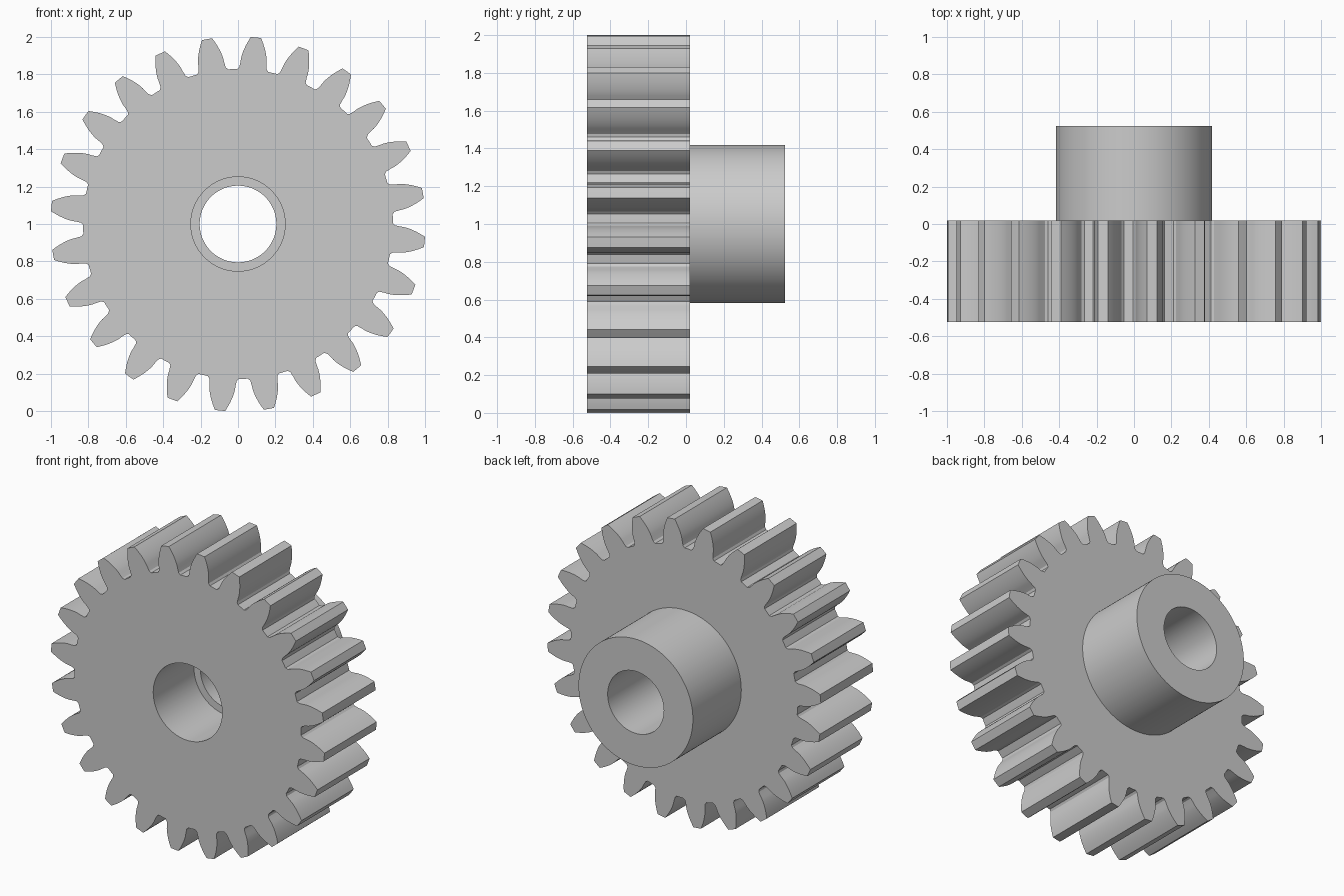
import bpy, bmesh, math
from math import cos, sin, tan, acos, pi, radians

if "Cube" in bpy.data.objects:
    bpy.data.objects.remove(bpy.data.objects["Cube"], do_unlink=True)

TEETH = 24
TIP = 1.002                       # outer radius
PITCH = TIP * TEETH / (TEETH + 2)
BASE = PITCH * cos(radians(20))   # involute base circle
ROOT = PITCH * 10.75 / 12
PHASE = radians(9.5)
BORE, COUNTERBORE, HUB = 0.205, 0.252, 0.418
FRONT, LEDGE, BACK, HUB_END = -0.525, -0.10, 0.02, 0.525


def inv(a):
    return tan(a) - a


def half_angle(r):
    """Half the angular tooth thickness at radius r on the involute."""
    return pi / (2 * TEETH) + inv(radians(20)) - inv(acos(min(1, BASE / r)))


# One flank from root to tip: root corner, small fillet, then the involute
flank = [(ROOT, radians(5.8)), (ROOT + 0.012, radians(5.0))]
flank += [(r, half_angle(r)) for r in (BASE + (TIP - BASE) * i / 8 for i in range(9))]
tooth = [(r, -a) for r, a in flank] + [(TIP, 0)] + [(r, a) for r, a in reversed(flank)]
tooth.append((ROOT, pi / TEETH))
outline = [(r, a + PHASE + 2 * pi * k / TEETH) for k in range(TEETH) for r, a in tooth]


def ring(bm, y, radius=None):
    """Loop of vertices at depth y: a circle, or the toothed outline."""
    return [bm.verts.new(((radius or r) * cos(a), y, 1 + (radius or r) * sin(a)))
            for r, a in outline]


# Closed loft: counterbore, toothed wheel, hub, bore, ledge
bm = bmesh.new()
loops = [ring(bm, FRONT, COUNTERBORE), ring(bm, FRONT), ring(bm, BACK),
         ring(bm, BACK, HUB), ring(bm, HUB_END, HUB), ring(bm, HUB_END, BORE),
         ring(bm, LEDGE, BORE), ring(bm, LEDGE, COUNTERBORE)]
n = len(outline)
for i, a in enumerate(loops):
    b = loops[(i + 1) % len(loops)]
    for j in range(n):
        k = (j + 1) % n
        bm.faces.new((a[j], a[k], b[k], b[j]))
bmesh.ops.recalc_face_normals(bm, faces=bm.faces)

mesh = bpy.data.meshes.new("spur_gear_with_hub")
bm.to_mesh(mesh)
bm.free()
gear = bpy.data.objects.new("spur_gear_with_hub", mesh)
bpy.context.collection.objects.link(gear)

# Smooth flanks and bores, crisp corners
mesh.shade_smooth()
mesh.set_sharp_from_angle(angle=radians(25))

# Plain grey
grey = bpy.data.materials.new("light_grey")
grey.use_nodes = True
grey.diffuse_color = (0.6, 0.6, 0.6, 1)
grey.node_tree.nodes["Principled BSDF"].inputs["Base Color"].default_value = (0.6, 0.6, 0.6, 1)
mesh.materials.append(grey)
